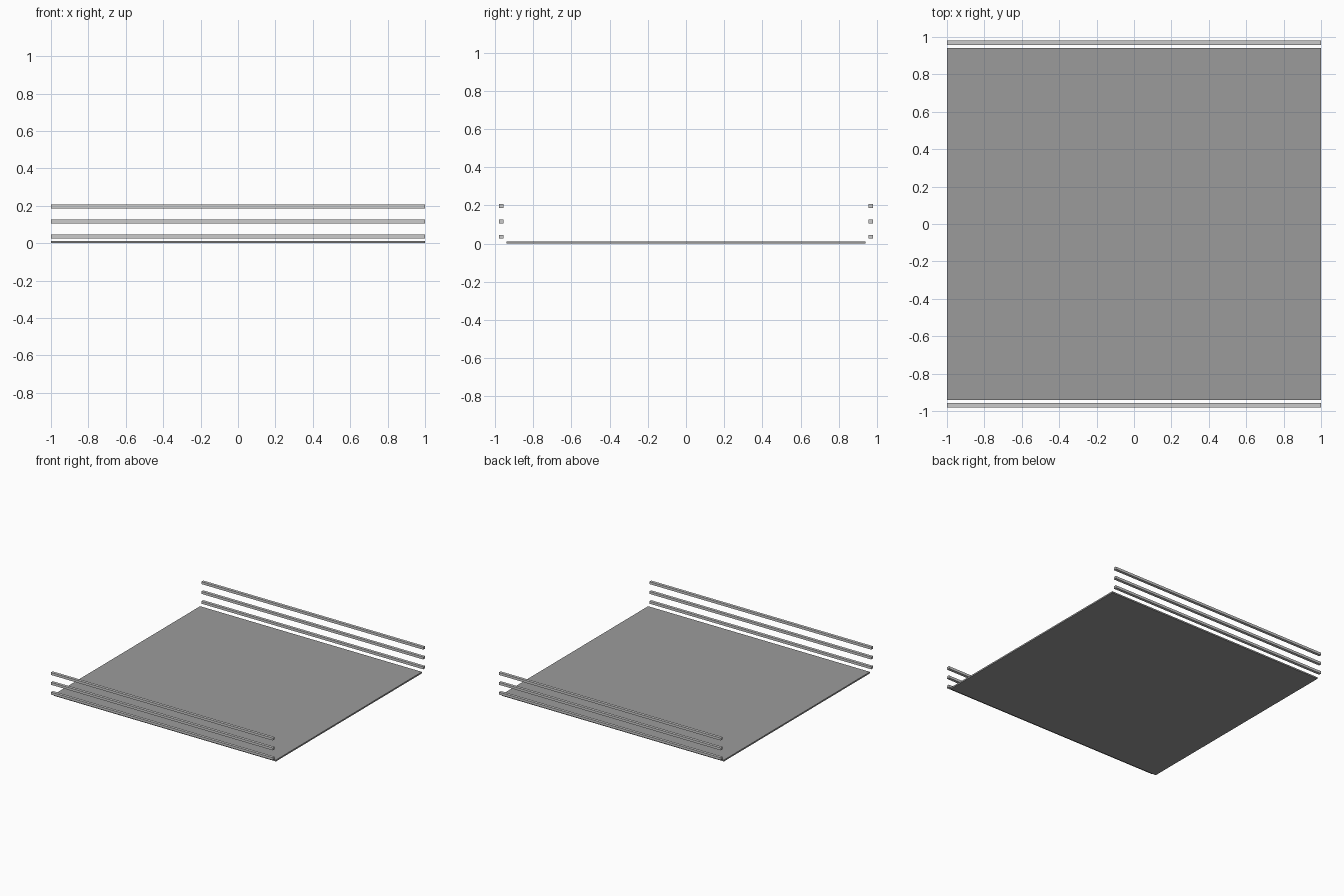
import bpy

if "Cube" in bpy.data.objects:
    bpy.data.objects.remove(bpy.data.objects["Cube"])


def box(name, center, size):
    bpy.ops.mesh.primitive_cube_add(size=1, location=center)
    ob = bpy.context.object
    ob.name = name
    ob.scale = size
    bpy.ops.object.transform_apply(location=False, rotation=False, scale=True)
    return ob


# Thin flat dark grey deck
dark = bpy.data.materials.new("dark_grey")
dark.diffuse_color = (0.33, 0.33, 0.33, 1)
dark.use_nodes = True
dark.node_tree.nodes["Principled BSDF"].inputs["Base Color"].default_value = dark.diffuse_color
deck = box("deck", (0, 0, 0.006), (2.0, 1.88, 0.012))
deck.data.materials.append(dark)

# Three square rails along each long side
for side, y in (("front", -0.969), ("back", 0.969)):
    for i in range(3):
        box(f"{side}_rail_{i + 1}", (0, y, 0.036 + 0.08 * i), (2.0, 0.023, 0.02))
